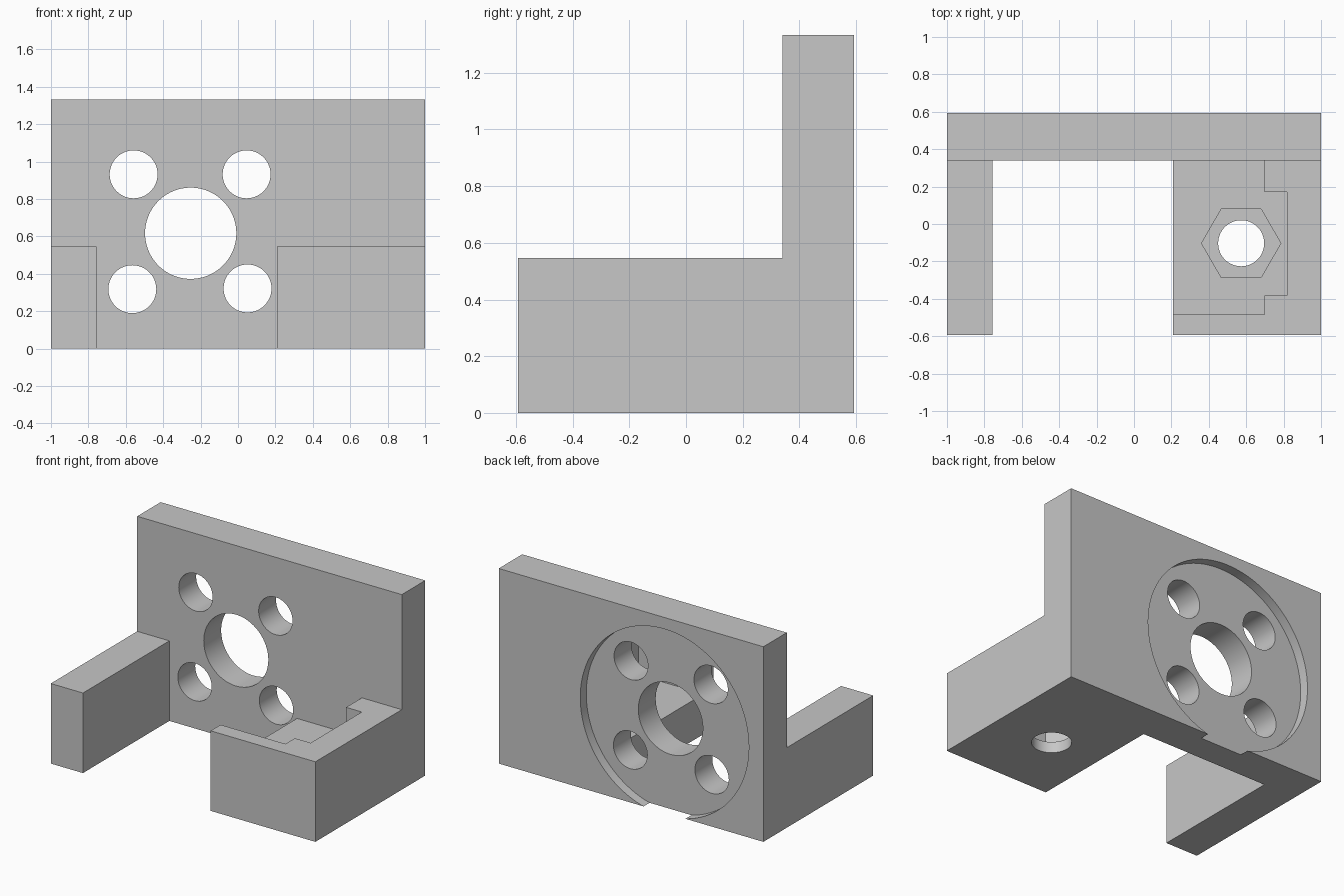
import bpy
import bmesh
from math import pi, radians
from mathutils import Matrix, Vector

old = bpy.data.objects.get("Cube")
if old:
    bpy.data.objects.remove(old, do_unlink=True)

grey = bpy.data.materials.new("plain grey")
grey.use_nodes = True
colour = (0.57, 0.57, 0.57, 1)
grey.diffuse_color = colour
grey.node_tree.nodes["Principled BSDF"].inputs["Base Color"].default_value = colour

# Shared dimensions
FRONT, PLATE_FRONT, BACK = -0.593, 0.34, 0.593
ARM_TOP, PLATE_TOP = 0.547, 1.333
ARM_RIGHT, BLOCK_LEFT = -0.757, 0.208
POCKET_FLOOR, NUT_FLOOR = 0.275, 0.075


def make(name, bm):
    bmesh.ops.recalc_face_normals(bm, faces=bm.faces)
    mesh = bpy.data.meshes.new(name)
    bm.to_mesh(mesh)
    bm.free()
    mesh.materials.append(grey)
    obj = bpy.data.objects.new(name, mesh)
    bpy.context.collection.objects.link(obj)
    return obj


def prism(name, points, sweep):
    """Closed solid from a flat outline swept along a vector."""
    bm = bmesh.new()
    start = [bm.verts.new(p) for p in points]
    end = [bm.verts.new(Vector(p) + Vector(sweep)) for p in points]
    bm.faces.new(start)
    bm.faces.new(end[::-1])
    for i in range(len(points)):
        bm.faces.new((start[i - 1], start[i], end[i], end[i - 1]))
    return make(name, bm)


def cylinder(name, centre, radius, length, sides=96, along_y=False):
    bm = bmesh.new()
    turn = Matrix.Rotation(pi / 2, 4, "X" if along_y else "Z")
    bmesh.ops.create_cone(bm, cap_ends=True, segments=sides, radius1=radius,
                          radius2=radius, depth=length,
                          matrix=Matrix.Translation(centre) @ turn)
    return make(name, bm)


def cut(target, tool):
    mod = target.modifiers.new("cut", "BOOLEAN")
    mod.operation = "DIFFERENCE"
    mod.solver = "EXACT"
    mod.object = tool
    bpy.context.view_layer.objects.active = target
    bpy.ops.object.modifier_apply(modifier=mod.name)
    bpy.data.objects.remove(tool, do_unlink=True)


# L-shaped body swept across the full width
side = [(FRONT, 0), (BACK, 0), (BACK, PLATE_TOP), (PLATE_FRONT, PLATE_TOP),
        (PLATE_FRONT, ARM_TOP), (FRONT, ARM_TOP)]
bracket = prism("mounting_bracket", [(-1, y, z) for y, z in side], (2, 0, 0))

# Gap between the narrow arm and the wide block
gap = [(ARM_RIGHT, -1), (BLOCK_LEFT, -1), (BLOCK_LEFT, PLATE_FRONT), (ARM_RIGHT, PLATE_FRONT)]
cut(bracket, prism("gap_cutter", [(x, y, -0.2) for x, y in gap], (0, 0, 1)))

# Stepped pocket in the block, open towards the arm
pocket = [(0.1, -0.485), (0.698, -0.485), (0.698, -0.383), (0.817, -0.383),
          (0.817, 0.17), (0.698, 0.17), (0.698, PLATE_FRONT), (0.1, PLATE_FRONT)]
cut(bracket, prism("pocket_cutter", [(x, y, POCKET_FLOOR) for x, y in pocket], (0, 0, 0.5)))

# Hexagonal nut seat and bolt hole below the pocket
nut_x, nut_y = 0.573, -0.103
seat_height = 0.4 - NUT_FLOOR
cut(bracket, cylinder("nut_cutter", (nut_x, nut_y, NUT_FLOOR + seat_height / 2),
                      0.212, seat_height, 6))
cut(bracket, cylinder("bolt_cutter", (nut_x, nut_y, 0.1), 0.123, 0.6))

# Round recess in the back of the plate
hub_x, hub_z = -0.253, 0.617
cut(bracket, cylinder("recess_cutter", (hub_x, BACK, hub_z), 0.637, 0.13, 128, along_y=True))

# Shaft hole and four screw holes through the plate
holes = [(hub_x, hub_z, 0.244), (-0.558, 0.932, 0.128), (0.046, 0.932, 0.128),
         (-0.565, 0.318, 0.128), (0.051, 0.322, 0.128)]
for x, z, radius in holes:
    cut(bracket, cylinder("hole_cutter", (x, 0.47, z), radius, 0.5, along_y=True))

# Smooth bores with sharp edges
bpy.ops.object.select_all(action="DESELECT")
bracket.select_set(True)
bpy.context.view_layer.objects.active = bracket
bpy.ops.object.shade_smooth_by_angle(angle=radians(30))
